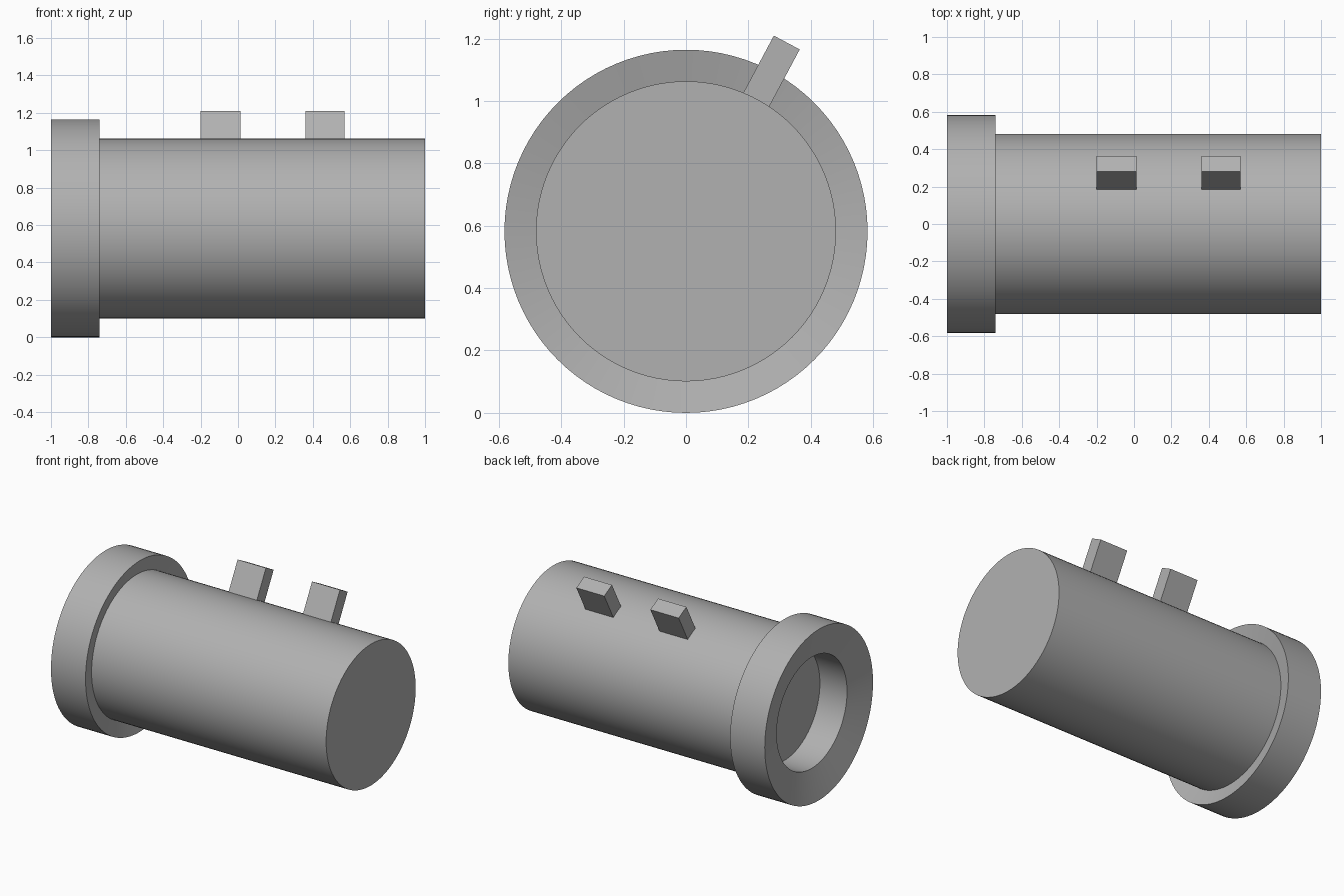
import bpy, bmesh, math
from mathutils import Matrix, Vector

if "Cube" in bpy.data.objects:
    bpy.data.objects.remove(bpy.data.objects["Cube"])

CZ = 0.582      # height of the barrel axis
TILT = math.radians(28.1)

# Dark grey for all parts
grey = bpy.data.materials.new("dark_grey")
grey.diffuse_color = (0.44, 0.44, 0.44, 1)
grey.use_nodes = True
grey.node_tree.nodes["Principled BSDF"].inputs["Base Color"].default_value = grey.diffuse_color


def finish(bm, name):
    bmesh.ops.recalc_face_normals(bm, faces=bm.faces)
    me = bpy.data.meshes.new(name)
    bm.to_mesh(me)
    bm.free()
    me.materials.append(grey)
    ob = bpy.data.objects.new(name, me)
    bpy.context.collection.objects.link(ob)
    return ob


def lathe_x(name, profile, sides=96):
    """Spin an (x, radius) profile around the barrel axis."""
    bm = bmesh.new()
    verts = [bm.verts.new((x, 0, r)) for x, r in profile]
    edges = [bm.edges.new(p) for p in zip(verts, verts[1:])]
    bmesh.ops.spin(bm, geom=verts + edges, cent=(0, 0, 0), axis=(1, 0, 0),
                   angle=math.tau, steps=sides, use_duplicate=False)
    bmesh.ops.remove_doubles(bm, verts=bm.verts, dist=1e-4)
    ob = finish(bm, name)
    ob.location.z = CZ
    bpy.ops.object.select_all(action='DESELECT')
    ob.select_set(True)
    bpy.context.view_layer.objects.active = ob
    bpy.ops.object.shade_smooth_by_angle(angle=math.radians(30))
    return ob


def tab(name, x0, x1, r0=0.45, r1=0.686, width=0.094):
    """Box pointing radially out of the barrel, tilted towards +y."""
    bm = bmesh.new()
    size = Vector((x1 - x0, width, r1 - r0))
    bmesh.ops.create_cube(bm, size=1, matrix=(
        Matrix.Translation((0, 0, CZ)) @ Matrix.Rotation(-TILT, 4, 'X')
        @ Matrix.Translation(((x0 + x1) / 2, 0, (r0 + r1) / 2))
        @ Matrix.Diagonal((*size, 1))))
    return finish(bm, name)


# Barrel, collar with dished faces and recessed opening in one shell
lathe_x("barrel_housing", [
    (1.0, 0), (1.0, 0.481), (-0.765, 0.481), (-0.74, 0.582),
    (-1.0, 0.582), (-0.947, 0.378), (-0.743, 0.378), (-0.743, 0)])

# Two mounting tabs
tab("mounting_tab_front", -0.20, 0.013)
tab("mounting_tab_rear", 0.36, 0.57)
